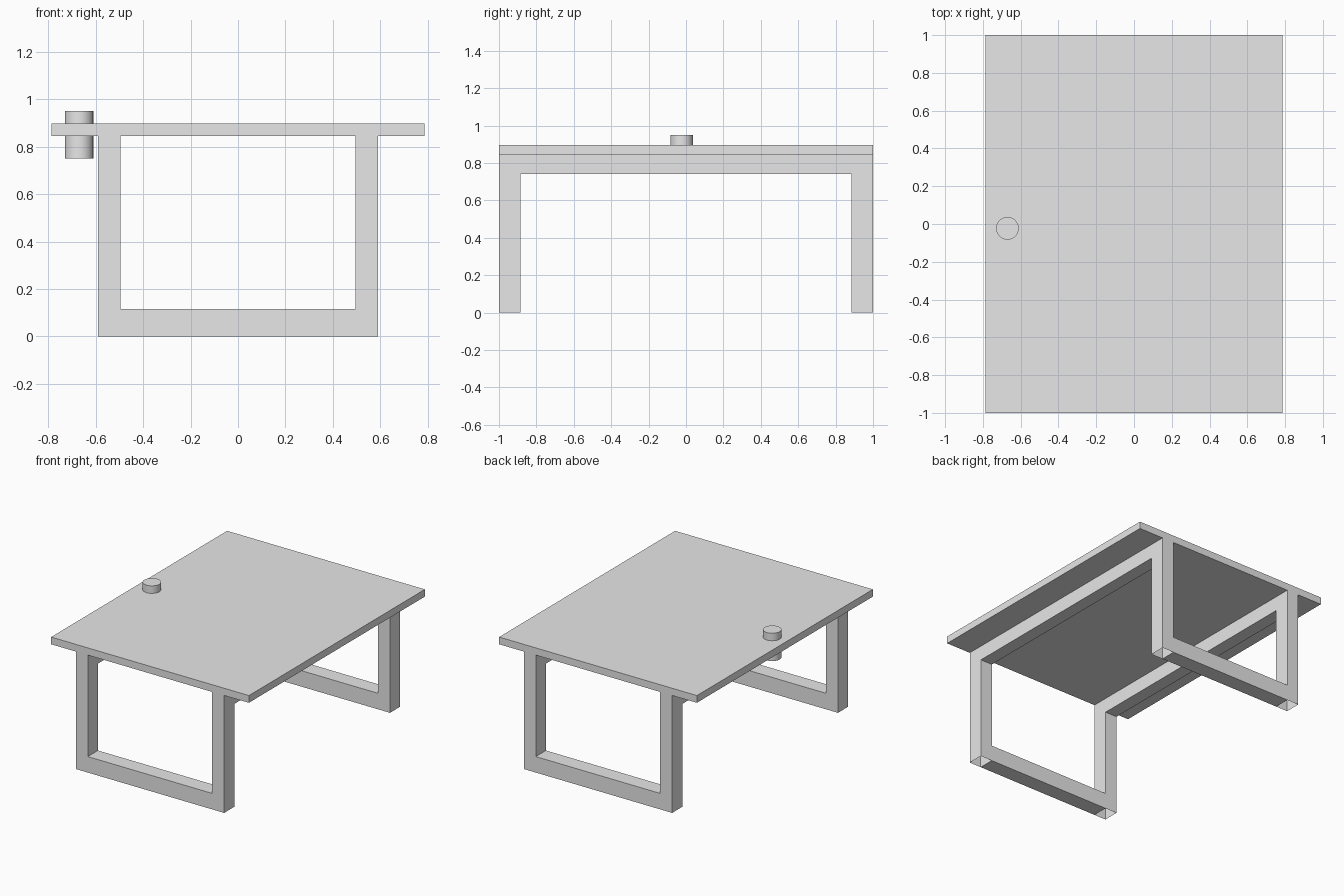
import bpy
import bmesh
from mathutils import Vector

cube = bpy.data.objects.get("Cube")
if cube:
    bpy.data.objects.remove(cube, do_unlink=True)

GREY = (0.8, 0.8, 0.8, 1.0)
grey = bpy.data.materials.new("light_grey")
grey.use_nodes = True
grey.diffuse_color = GREY
grey.node_tree.nodes["Principled BSDF"].inputs["Base Color"].default_value = GREY

# Key dimensions
TOP_X, TOP_Y, TOP_Z, UNDER_Z = 0.787, 1.0, 0.897, 0.845
LEG_OUT, LEG_IN = 0.59, 0.495
LEG_BACK = 0.885
FOOT_Z, RAIL_Z = 0.115, 0.74


def box(name, lo, hi, open_sides=()):
    """Box between two corners, without the faces that point along open_sides."""
    lo, hi = Vector(lo), Vector(hi)
    bm = bmesh.new()
    bmesh.ops.create_cube(bm, size=1)
    bm.normal_update()
    gone = [f for f in bm.faces if any(f.normal.dot(Vector(d)) > 0.9 for d in open_sides)]
    bmesh.ops.delete(bm, geom=gone, context='FACES')
    bmesh.ops.scale(bm, vec=hi - lo, verts=bm.verts)
    bmesh.ops.translate(bm, vec=(lo + hi) / 2, verts=bm.verts)
    mesh = bpy.data.meshes.new(name)
    bm.to_mesh(mesh)
    bm.free()
    mesh.materials.append(grey)
    obj = bpy.data.objects.new(name, mesh)
    bpy.context.collection.objects.link(obj)
    return obj


# Table top
box("table_top", (-TOP_X, -TOP_Y, UNDER_Z), (TOP_X, TOP_Y, TOP_Z))

# Hollow legs, open at the floor
for x_name, sx in (("left", 1), ("right", -1)):
    xs = sorted((sx * LEG_IN, sx * LEG_OUT))
    for y_name, sy in (("front", -1), ("back", 1)):
        ys = sorted((sy * LEG_BACK, sy * TOP_Y))
        box(f"{y_name}_{x_name}_leg", (xs[0], ys[0], 0), (xs[1], ys[1], UNDER_Z),
            [(0, 0, -1), (0, 0, 1)])
    # Long rail under the top
    box(f"{x_name}_rail", (xs[0], -LEG_BACK, RAIL_Z), (xs[1], LEG_BACK, UNDER_Z),
        [(0, 1, 0), (0, -1, 0), (0, 0, 1)])

# Floor bars joining each pair of legs
for y_name, sy in (("front", -1), ("back", 1)):
    ys = sorted((sy * LEG_BACK, sy * TOP_Y))
    box(f"{y_name}_floor_bar", (-LEG_IN, ys[0], 0), (LEG_IN, ys[1], FOOT_Z),
        [(1, 0, 0), (-1, 0, 0)])

# Round plug through the top
bpy.ops.mesh.primitive_cylinder_add(vertices=32, radius=0.06, depth=0.2,
                                    location=(-0.67, -0.023, 0.851))
plug = bpy.context.object
plug.name = "round_plug"
plug.data.materials.append(grey)
bpy.ops.object.shade_smooth_by_angle()
